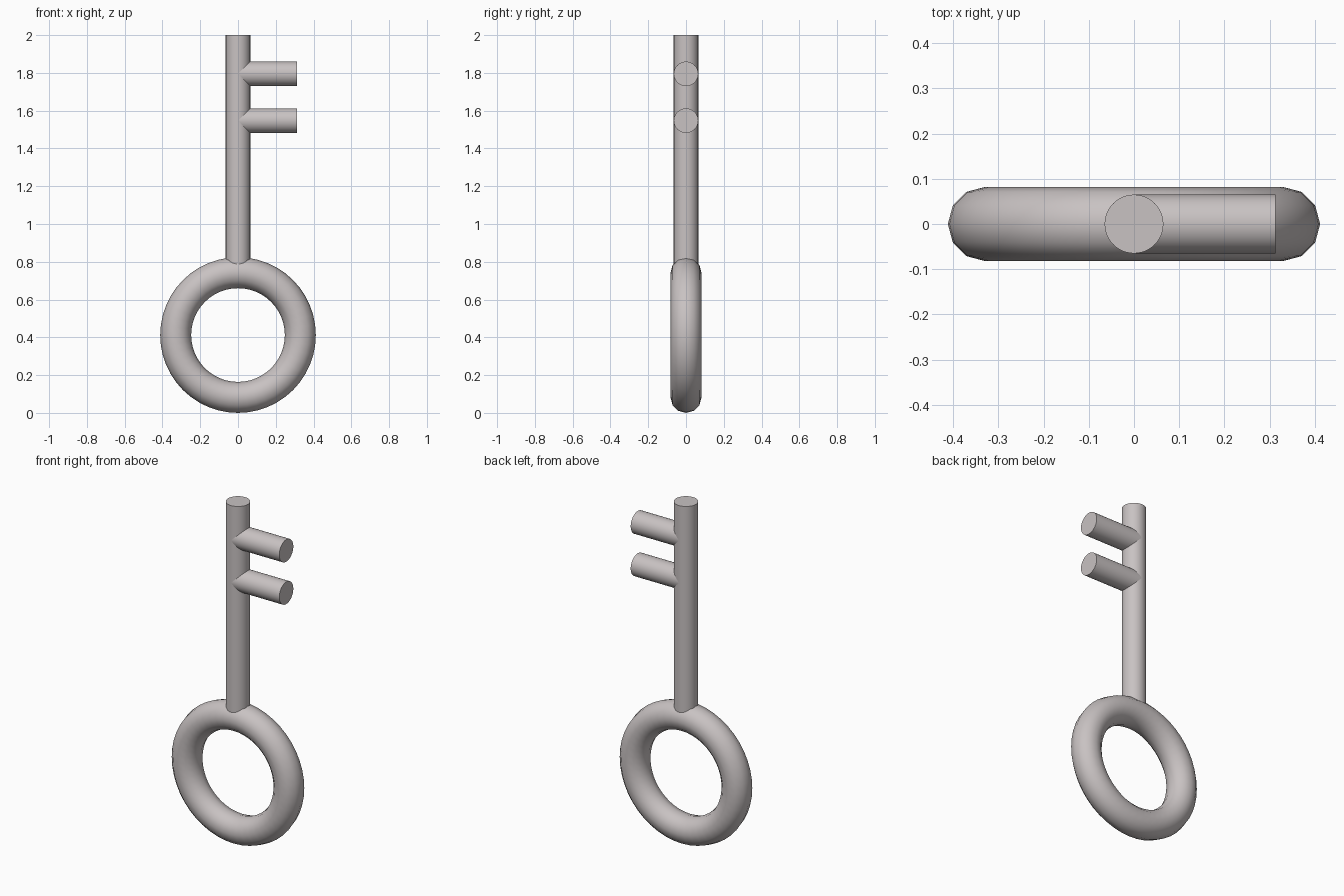
import bpy
from math import pi, radians

cube = bpy.data.objects.get("Cube")
if cube:
    bpy.data.objects.remove(cube, do_unlink=True)

# One pale warm grey metal
metal = bpy.data.materials.new("pale_grey_metal")
metal.use_nodes = True
color = (0.58, 0.54, 0.54, 1)
metal.diffuse_color = color
metal.node_tree.nodes["Principled BSDF"].inputs["Base Color"].default_value = color

RING_RADIUS, TUBE_RADIUS, ROD_RADIUS = 0.33, 0.082, 0.065
RING_Z = RING_RADIUS + TUBE_RADIUS


def finish(name):
    obj = bpy.context.object
    obj.name = name
    obj.data.materials.append(metal)
    bpy.ops.object.shade_smooth_by_angle(angle=radians(35))


def rod(name, length, location, rotation=(0, 0, 0)):
    bpy.ops.mesh.primitive_cylinder_add(vertices=48, radius=ROD_RADIUS, depth=length,
                                        location=location, rotation=rotation)
    finish(name)


# Ring handle, standing upright
bpy.ops.mesh.primitive_torus_add(major_segments=48, minor_segments=12,
                                 major_radius=RING_RADIUS, minor_radius=TUBE_RADIUS,
                                 location=(0, 0, RING_Z), rotation=(pi / 2, 0, 0))
finish("ring_handle")

# Shaft rising from the middle of the ring's tube
bottom = RING_Z + RING_RADIUS
rod("shaft", 2 - bottom, (0, 0, (2 + bottom) / 2))

# Two teeth pointing to the model's left
TOOTH_END = 0.313
for name, z in (("upper_tooth", 1.795), ("lower_tooth", 1.547)):
    rod(name, TOOTH_END, (TOOTH_END / 2, 0, z), (0, pi / 2, 0))
